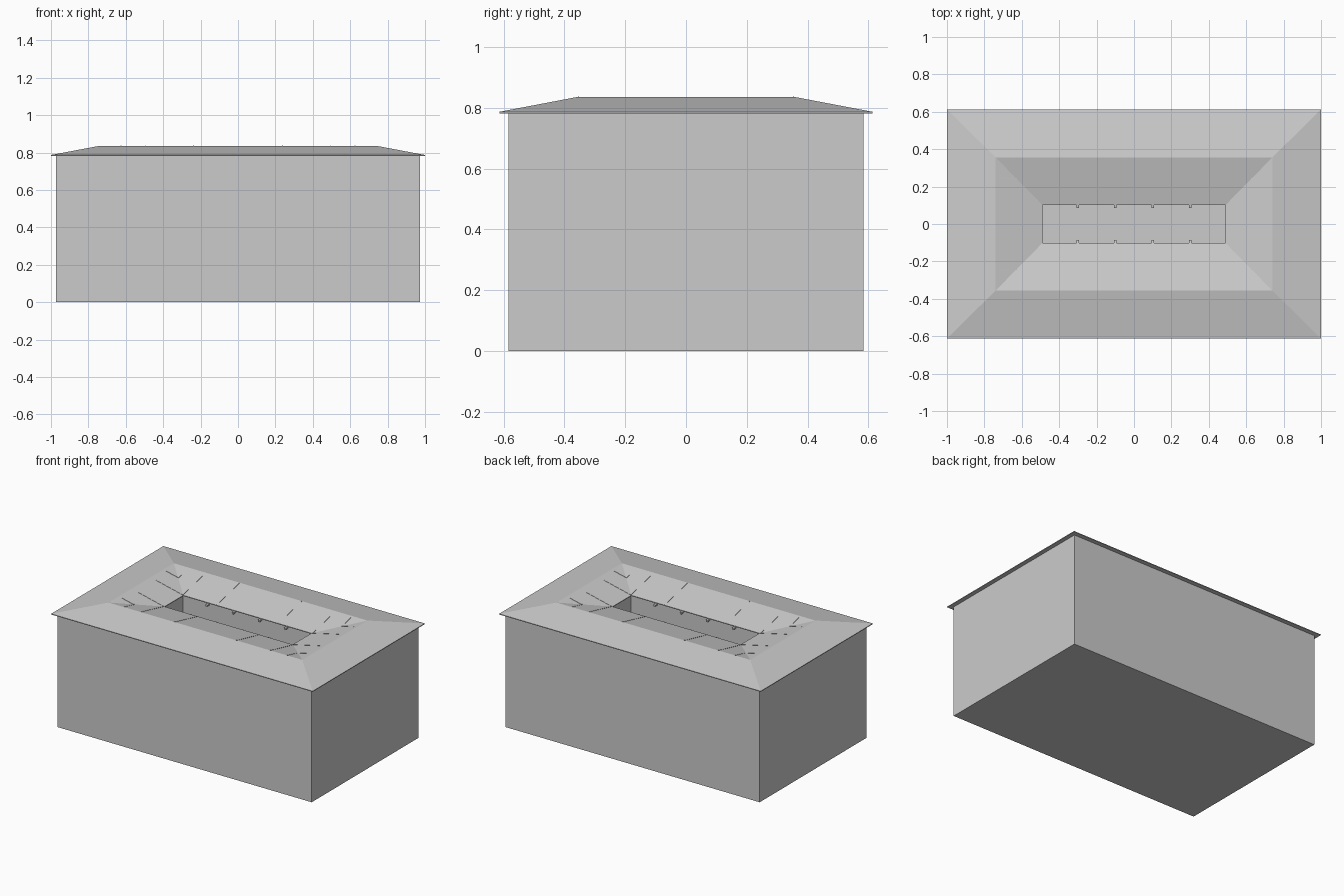
import bpy, bmesh
from mathutils import Vector

if "Cube" in bpy.data.objects:
    bpy.data.objects.remove(bpy.data.objects["Cube"])

EAVE, RIDGE, INNER = 0.787, 0.836, 0.778   # roof heights
IX, IY, RX, RY = 0.49, 0.102, 0.74, 0.356  # courtyard eave and ridge half sizes


def finish(name, bm):
    bmesh.ops.recalc_face_normals(bm, faces=bm.faces)
    me = bpy.data.meshes.new(name)
    bm.to_mesh(me)
    bm.free()
    ob = bpy.data.objects.new(name, me)
    bpy.context.collection.objects.link(ob)
    return ob


def rings(name, loops, closed):
    """Skin rectangular loops (half x, half y, z); close the ring or cap its ends."""
    bm = bmesh.new()
    vs = [[bm.verts.new((sx * x, sy * y, z))
           for sx, sy in ((-1, -1), (1, -1), (1, 1), (-1, 1))] for x, y, z in loops]
    for i in range(len(vs) if closed else len(vs) - 1):
        a, b = vs[i], vs[(i + 1) % len(vs)]
        for k in range(4):
            n = (k + 1) % 4
            bm.faces.new((a[k], a[n], b[n], b[k]))
    if not closed:
        bm.faces.new(vs[0])
        bm.faces.new(vs[-1])
    return finish(name, bm)


def beam(bm, p, q, w, h):
    """Thin four-sided bar from p to q."""
    p, q = Vector(p), Vector(q)
    side = (q - p).cross(Vector((0, 0, 1))).normalized() * w / 2
    up = Vector((0, 0, h / 2))
    ends = [[bm.verts.new(c + s) for s in (-side - up, side - up, side + up, up - side)]
            for c in (p, q)]
    for k in range(4):
        n = (k + 1) % 4
        bm.faces.new((ends[0][k], ends[0][n], ends[1][n], ends[1][k]))
    bm.faces.new(ends[0])
    bm.faces.new(ends[1])


def slope_point(x, y):
    """Point on the inward-falling roof slope."""
    t = max((abs(x) - IX) / (RX - IX), (abs(y) - IY) / (RY - IY), 0)
    return (x, y, INNER + t * (RIDGE - INNER))


# Outer walls, courtyard walls and floors
rings("walls", [(0.972, 0.583, 0), (0.972, 0.583, 0.783),
                (0.497, 0.109, 0.776), (0.497, 0.109, 0.01)], False)

# Roof ring: slopes outward to the eaves and inward to the courtyard
rings("roof", [(1.0, 0.613, EAVE - 0.005), (1.0, 0.613, EAVE), (RX, RY, RIDGE),
               (IX, IY, INNER), (IX, IY, INNER - 0.005)], True)

# Fine seams on the inner roof slopes
bm = bmesh.new()
seams = [((0.237, 0.104), (0.237, 0.355)), ((0.496, 0.112), (0.496, 0.355)),
         ((0.495, 0.104), (0.70, 0.104)),
         ((0.625, 0.245), (0.625, 0.355)), ((0.625, 0.243), (0.72, 0.243))]
for sx in (-1, 1):
    for sy in (-1, 1):
        for a, b in seams:
            beam(bm, slope_point(sx * a[0], sy * a[1]),
                 slope_point(sx * b[0], sy * b[1]), 0.005, 0.003)
finish("roof_seams", bm)

# Small water spouts along the courtyard eaves
bm = bmesh.new()
for x in (-0.3, -0.1, 0.1, 0.3):
    for s in (-1, 1):
        beam(bm, (x, s * 0.112, 0.768), (x, s * 0.085, 0.764), 0.014, 0.012)
finish("spouts", bm)
